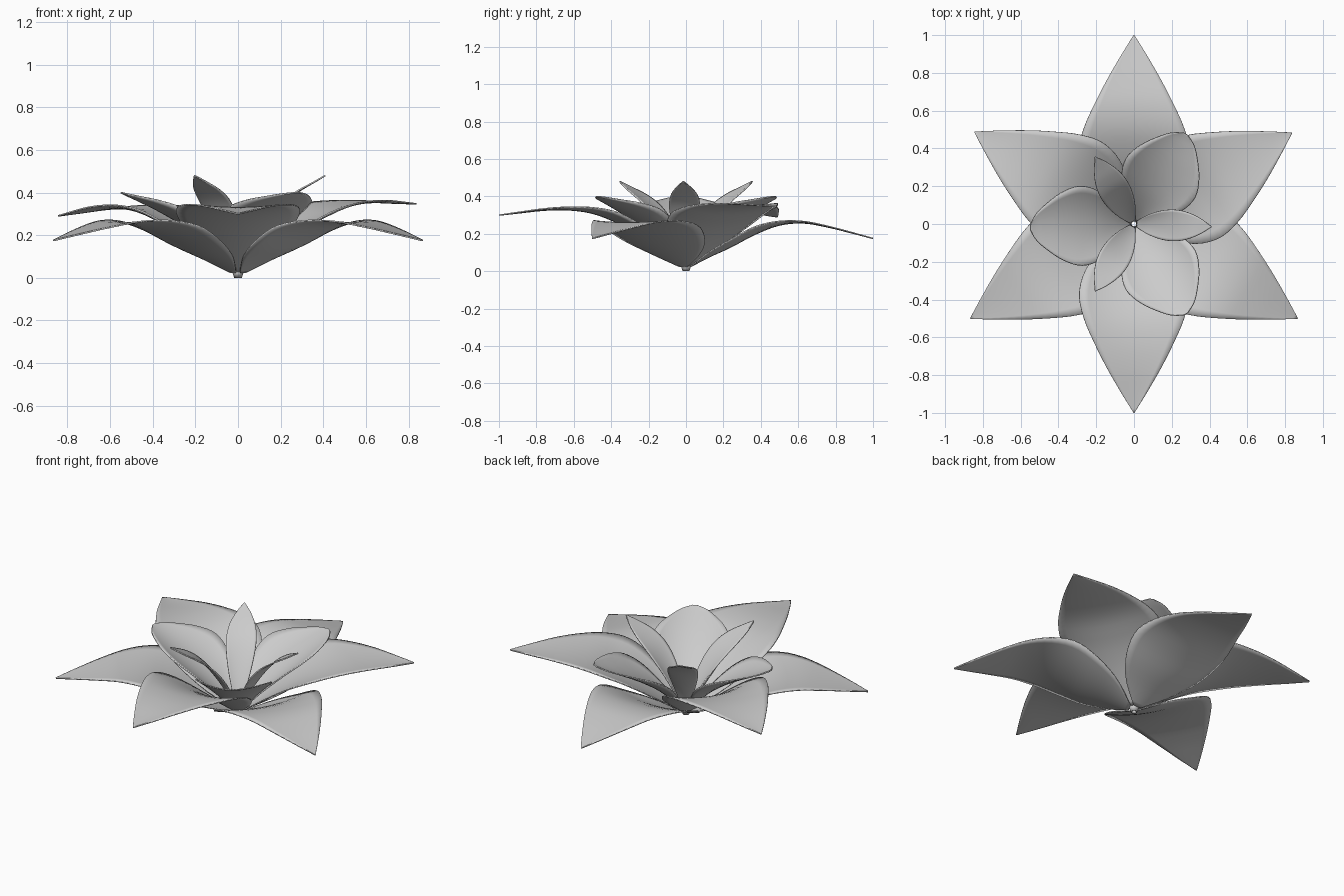
import bpy, math

if "Cube" in bpy.data.objects:
    bpy.data.objects.remove(bpy.data.objects["Cube"])


def spline(stations, t):
    """Smooth (Catmull-Rom) interpolation of tuples, t in 0..1."""
    n = len(stations) - 1
    i = min(int(t * n), n - 1)
    f = t * n - i
    p0, p1 = stations[max(i - 1, 0)], stations[i]
    p2, p3 = stations[i + 1], stations[min(i + 2, n)]
    return [0.5 * (2 * b + (c - a) * f + (2 * a - 5 * b + 4 * c - d) * f * f
                   + (3 * b - a - 3 * c + d) * f ** 3)
            for a, b, c, d in zip(p0, p1, p2, p3)]


def petal(name, angle, stations, tip_lift=0.0, length=1.0, thick=0.007):
    """Stations along the rib: (radius, height, half width, edge lift)."""
    rows, cols = 28, 12
    a = math.radians(angle)
    verts, faces = [], []
    for i in range(rows + 1):
        r, z, w, lift = spline(stations, i / rows)
        r *= length
        w = max(w, 0.002)
        z += tip_lift * max(0, r - 0.4) / 0.6
        for j in range(cols + 1):
            s = 2 * j / cols - 1
            x, y = r, s * w
            verts.append((x * math.cos(a) - y * math.sin(a),
                          x * math.sin(a) + y * math.cos(a),
                          z + lift * s * s))
    for i in range(rows):
        for j in range(cols):
            k = i * (cols + 1) + j
            faces.append((k, k + cols + 1, k + cols + 2, k + 1))
    mesh = bpy.data.meshes.new(name)
    mesh.from_pydata(verts, [], faces)
    mesh.flip_normals()
    mesh.update()
    for p in mesh.polygons:
        p.use_smooth = True
    ob = bpy.data.objects.new(name, mesh)
    bpy.context.collection.objects.link(ob)
    mod = ob.modifiers.new("thickness", 'SOLIDIFY')
    mod.thickness = thick
    mod.offset = 0
    return ob


# Petal shapes: rib radius, rib height, half width, edge lift
LOW = [(0.025, 0.025, 0.025, 0.0), (0.12, 0.075, 0.16, 0.025),
       (0.24, 0.13, 0.255, 0.04), (0.37, 0.198, 0.295, 0.04),
       (0.50, 0.247, 0.268, 0.02), (0.63, 0.258, 0.212, 0.008),
       (0.76, 0.236, 0.145, 0.004), (0.89, 0.204, 0.07, 0.002),
       (1.0, 0.175, 0.002, 0.0)]
HIGH = [(0.025, 0.03, 0.025, 0.0), (0.12, 0.10, 0.16, 0.04),
        (0.24, 0.185, 0.255, 0.06), (0.37, 0.26, 0.29, 0.055),
        (0.50, 0.31, 0.265, 0.03), (0.63, 0.328, 0.21, 0.015),
        (0.76, 0.326, 0.145, 0.008), (0.89, 0.312, 0.07, 0.004),
        (1.0, 0.30, 0.002, 0.0)]
WIDE = [(0.02, 0.035, 0.02, 0.0), (0.09, 0.11, 0.10, 0.04),
        (0.18, 0.19, 0.18, 0.07), (0.28, 0.26, 0.21, 0.07),
        (0.38, 0.318, 0.178, 0.045), (0.47, 0.362, 0.115, 0.02),
        (0.52, 0.385, 0.066, 0.008), (0.55, 0.40, 0.012, 0.0)]
NARROW = [(0.015, 0.04, 0.015, 0.0), (0.07, 0.15, 0.05, 0.02),
          (0.14, 0.26, 0.075, 0.02), (0.21, 0.345, 0.083, 0.01),
          (0.28, 0.402, 0.072, 0.004), (0.35, 0.445, 0.042, 0.0),
          (0.41, 0.48, 0.002, 0.0)]

# Outer petals, lower and upper ring
for n, a in enumerate((90, 210, 330)):
    petal(f"lower_petal_{n + 1}", a, LOW)
for n, (a, lift, length) in enumerate(((270, 0.0, 1.0), (30, 0.05, 0.965),
                                       (150, -0.01, 0.975))):
    petal(f"upper_petal_{n + 1}", a, HIGH, lift, length)

# Inner petals, wide and narrow
for n, a in enumerate((60, 182, 300)):
    petal(f"inner_wide_petal_{n + 1}", a, WIDE)
for n, (a, lift) in enumerate(((-2, 0), (120, 0.02), (240, 0))):
    petal(f"inner_narrow_petal_{n + 1}", a, NARROW, lift)

# Hollow stub under the flower
bpy.ops.mesh.primitive_cone_add(vertices=16, radius1=0.018, radius2=0.03,
                                depth=0.036, end_fill_type='NOTHING',
                                location=(0, 0, 0.018))
stub = bpy.context.object
stub.name = "base_ring"
bpy.ops.object.shade_smooth()
mod = stub.modifiers.new("thickness", 'SOLIDIFY')
mod.thickness = 0.006
